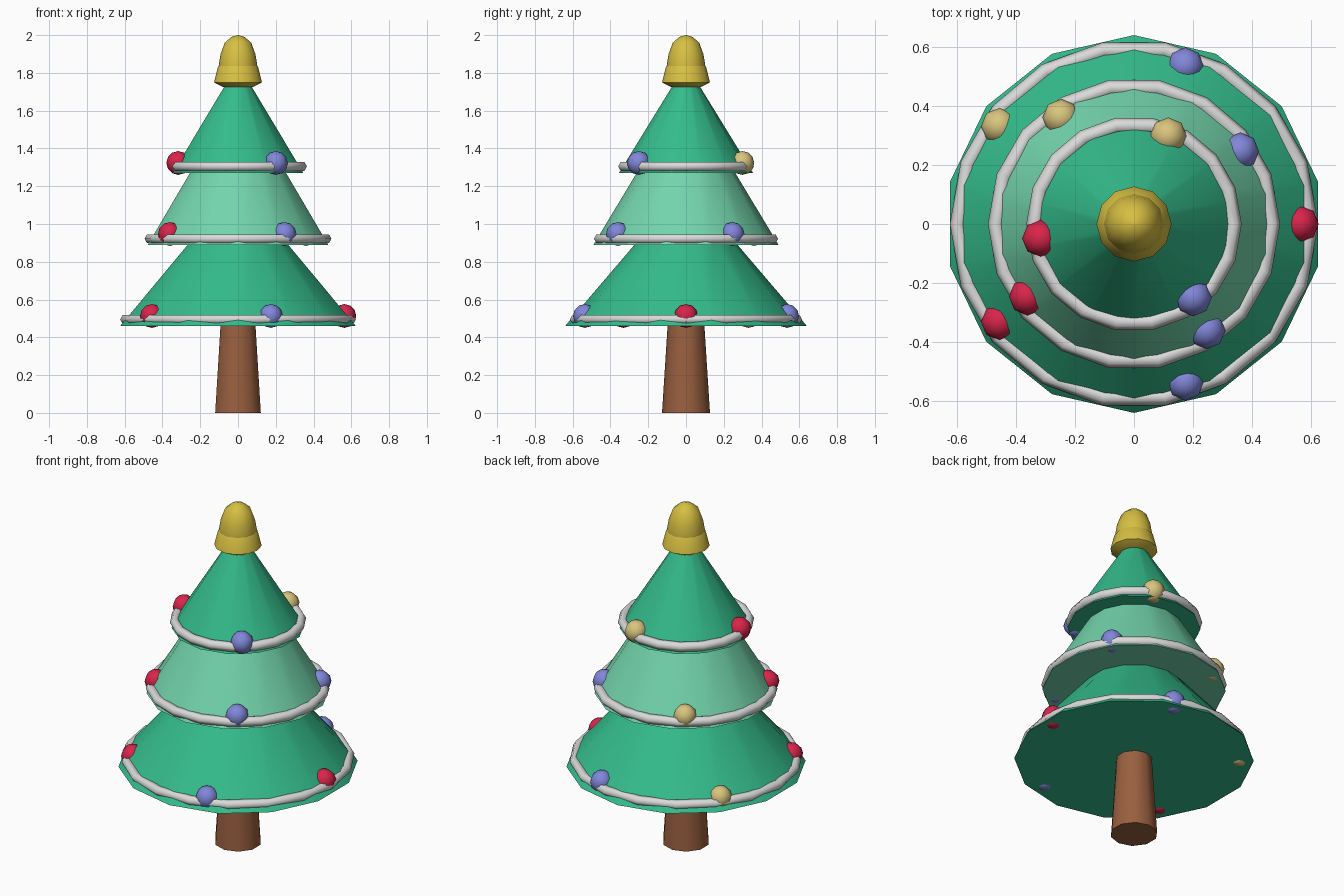
import bpy, math
from math import sin, cos, pi

if "Cube" in bpy.data.objects:
    bpy.data.objects.remove(bpy.data.objects["Cube"])


def material(name, rgb):
    m = bpy.data.materials.new(name)
    m.diffuse_color = (*rgb, 1)
    m.use_nodes = True
    m.node_tree.nodes["Principled BSDF"].inputs["Base Color"].default_value = m.diffuse_color
    return m


GREEN = material("pine_green", (0.034, 0.50, 0.26))
MINT = material("mint_green", (0.17, 0.66, 0.41))
BROWN = material("bark_brown", (0.32, 0.115, 0.05))
GOLD = material("topper_gold", (0.68, 0.52, 0.055))
WHITE = material("garland_white", (0.70, 0.70, 0.70))
RED = material("bauble_red", (0.70, 0.018, 0.07))
BLUE = material("bauble_blue", (0.22, 0.24, 0.70))
SAND = material("bauble_pale_gold", (0.70, 0.56, 0.21))


def finish(ob, name, mat, angle):
    ob.name = name
    ob.data.materials.append(mat)
    bpy.ops.object.select_all(action='DESELECT')
    ob.select_set(True)
    bpy.context.view_layer.objects.active = ob
    bpy.ops.object.shade_smooth_by_angle(angle=math.radians(angle))
    return ob


def lathe(name, profile, sides, mat, angle=40):
    """Closed turned shape from (radius, z) points, first corner on +y."""
    verts = [(r * sin(2 * pi * k / sides), r * cos(2 * pi * k / sides), z)
             for r, z in profile for k in range(sides)]
    faces = [tuple(range(sides))]
    for i in range(len(profile) - 1):
        a, b = i * sides, (i + 1) * sides
        for k in range(sides):
            n = (k + 1) % sides
            faces.append((a + n, a + k, b + k, b + n))
    top = (len(profile) - 1) * sides
    faces.append(tuple(top + k for k in reversed(range(sides))))
    me = bpy.data.meshes.new(name)
    me.from_pydata(verts, [], faces)
    me.update()
    ob = bpy.data.objects.new(name, me)
    bpy.context.collection.objects.link(ob)
    return finish(ob, name, mat, angle)


def garland(name, radius, z):
    bpy.ops.mesh.primitive_torus_add(major_radius=radius, minor_radius=0.027,
                                     major_segments=18, minor_segments=6,
                                     location=(0, 0, z))
    finish(bpy.context.object, name, WHITE, 80)


def bauble(name, radius, angle, z, mat):
    bpy.ops.mesh.primitive_uv_sphere_add(segments=8, ring_count=6, radius=0.063,
                                         location=(radius * cos(angle), radius * sin(angle), z))
    finish(bpy.context.object, name, mat, 80)


# Trunk
lathe("trunk", [(0.127, 0), (0.095, 0.50)], 10, BROWN)

# Foliage tiers
lathe("lower_tier", [(0.64, 0.46), (0.23, 0.94)], 14, GREEN)
lathe("middle_tier", [(0.49, 0.89), (0.225, 1.33)], 14, MINT)
lathe("upper_tier", [(0.355, 1.27), (0.06, 1.75)], 14, GREEN)

# Garland and evenly spaced baubles on each tier
colours = [RED, BLUE, SAND]
rings = [("lower", 0.597, 0.495, 0.563, 0.513, 5),
         ("middle", 0.468, 0.922, 0.437, 0.947, 4),
         ("upper", 0.338, 1.305, 0.32, 1.323, 3)]
for i, (label, gr, gz, br, bz, count) in enumerate(rings):
    garland(label + "_garland", gr, gz)
    for j in range(count):
        bauble(f"{label}_bauble_{j + 1}", br, 0.6 * i + 2 * pi * j / count, bz,
               colours[(i + j) % 3])

# Topper: flared collar with a rounded cap
lathe("topper_collar", [(0.08, 1.725), (0.127, 1.75), (0.107, 1.83), (0.095, 1.845)],
      12, GOLD)
lathe("topper_cap", [(0.10, 1.80), (0.102, 1.84), (0.092, 1.90), (0.07, 1.96),
                     (0.035, 1.99), (0.004, 2.0)], 12, GOLD)
